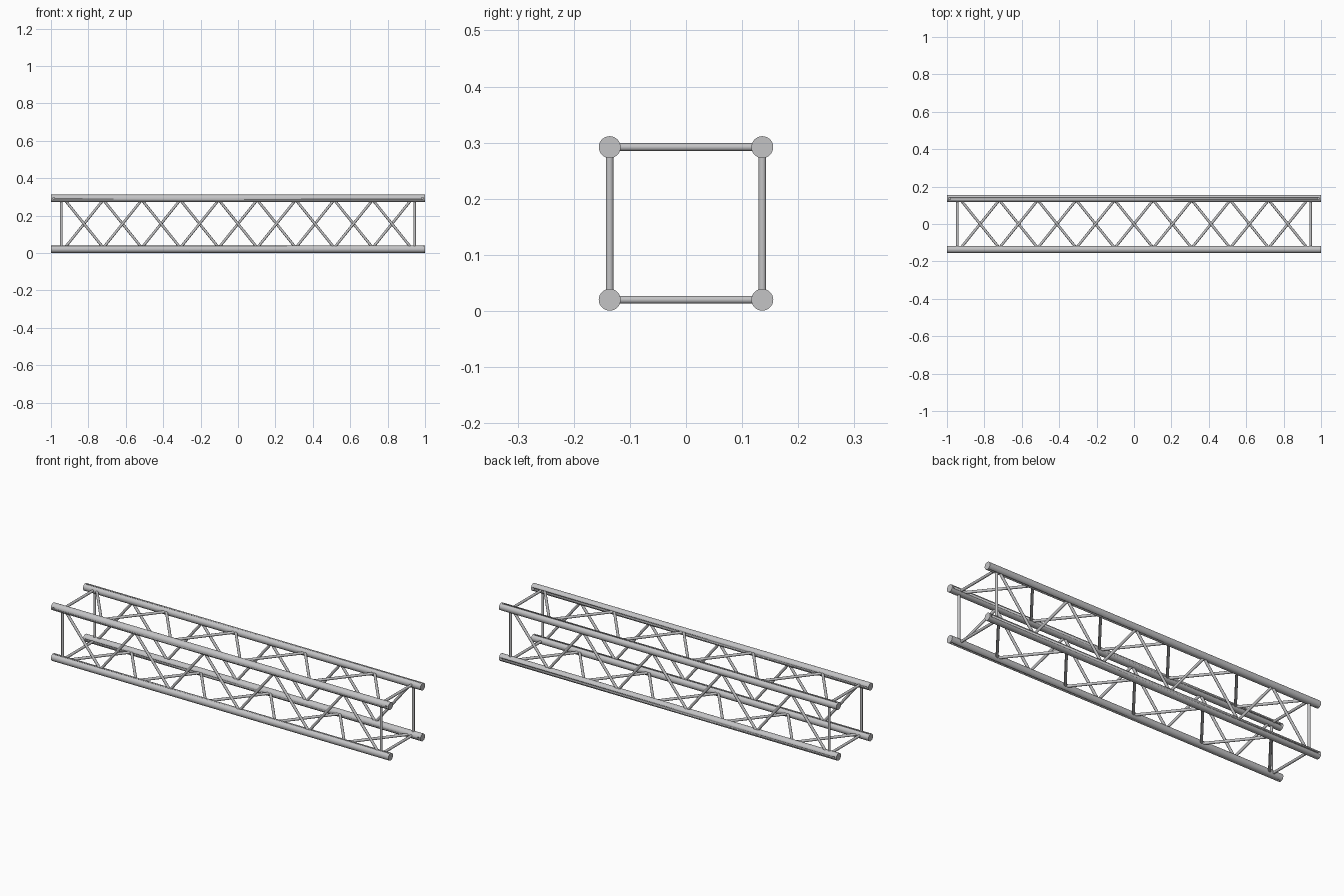
import bpy
import math
from mathutils import Vector, Matrix

cube = bpy.data.objects.get("Cube")
if cube:
    bpy.data.objects.remove(cube, do_unlink=True)

HALF = 0.136        # chord centre offset from the truss axis
MID = 0.156         # height of the truss axis
CHORD_R = 0.0195
BRACE_R = 0.007
END_X = 0.944       # end frame position
NODE_X = 0.926      # outermost lacing node
BAYS = 9

metal = bpy.data.materials.new("brushed_aluminium")
grey = (0.55, 0.55, 0.56, 1)
metal.diffuse_color = grey
metal.use_nodes = True
metal.node_tree.nodes["Principled BSDF"].inputs["Base Color"].default_value = grey


def tube(name, a, b, radius, sides):
    """Round bar between two points."""
    a, b = Vector(a), Vector(b)
    bpy.ops.mesh.primitive_cylinder_add(vertices=sides, radius=radius, depth=(b - a).length)
    ob = bpy.context.object
    ob.name = name
    ob.matrix_world = Matrix.Translation((a + b) / 2) @ (b - a).to_track_quat('Z', 'Y').to_matrix().to_4x4()
    ob.data.materials.append(metal)
    bpy.ops.object.shade_smooth_by_angle(angle=math.radians(40))
    return ob


# Four main chords, each with a pin hole near both ends
chords = {
    "front_top": (-1, 1, 'Y'), "back_top": (1, 1, 'Z'),
    "back_bottom": (1, -1, 'Y'), "front_bottom": (-1, -1, 'Z'),
}
for name, (sy, sz, axis) in chords.items():
    y, z = sy * HALF, MID + sz * HALF
    chord = tube(name + "_chord", (-1, y, z), (1, y, z), CHORD_R, 32)
    for sx in (-1, 1):
        centre = Vector((sx * 0.985, y, z))
        reach = Vector((0, 0.04, 0)) if axis == 'Y' else Vector((0, 0, 0.04))
        cutter = tube("pin_hole_cutter", centre - reach, centre + reach, 0.005, 12)
        cutter.hide_render = True
        cutter.hide_set(True)
        hole = chord.modifiers.new("pin_hole", 'BOOLEAN')
        hole.object = cutter
        hole.operation = 'DIFFERENCE'
        hole.solver = 'EXACT'

# Each side maps (x, across) to space; phase says which edge even nodes touch
sides = {
    "front": (lambda x, v: (x, -HALF, MID + v), 1),
    "back": (lambda x, v: (x, HALF, MID + v), -1),
    "top": (lambda x, v: (x, v, MID + HALF), 1),
    "bottom": (lambda x, v: (x, v, MID - HALF), -1),
}
step = 2 * NODE_X / BAYS
reach = HALF - 0.013
for name, (place, phase) in sides.items():
    # Straight end bars
    for sx, end in ((-1, "right"), (1, "left")):
        tube(f"{name}_{end}_end_bar", place(sx * END_X, -HALF), place(sx * END_X, HALF), BRACE_R, 16)
    # Zigzag lacing
    for i in range(BAYS):
        x0 = -NODE_X + i * step
        v = phase * reach * (1 if i % 2 == 0 else -1)
        tube(f"{name}_lacing_{i + 1}", place(x0 + 0.004, v), place(x0 + step - 0.004, -v), BRACE_R, 16)
